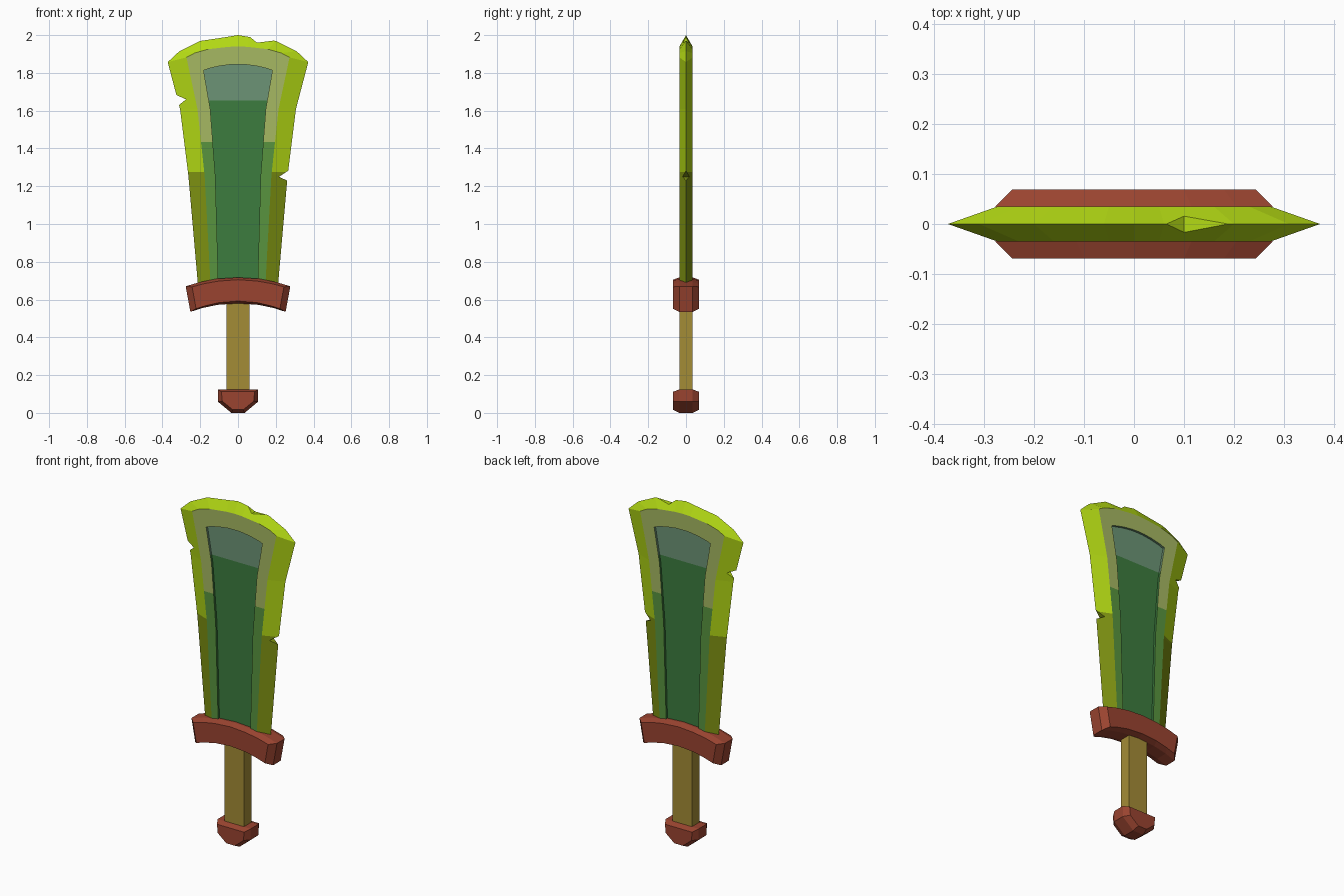
import bpy, bmesh
from mathutils import Vector

if "Cube" in bpy.data.objects:
    bpy.data.objects.remove(bpy.data.objects["Cube"])


def material(name, r, g, b):
    def lin(c):
        c /= 255
        return c / 12.92 if c <= 0.04045 else ((c + 0.055) / 1.055) ** 2.4
    m = bpy.data.materials.new(name)
    m.diffuse_color = (lin(r), lin(g), lin(b), 1)
    m.use_nodes = True
    m.node_tree.nodes["Principled BSDF"].inputs["Base Color"].default_value = m.diffuse_color
    return m


# lower then upper colour for edge, band and panel
blade_mats = [material("olive edge", 128, 148, 18), material("green band", 88, 148, 62),
              material("deep green panel", 60, 124, 62), material("lime edge", 178, 216, 20),
              material("pale band", 166, 184, 98), material("grey green panel", 108, 148, 118)]
red_brown = material("red brown", 154, 68, 48)
tan = material("tan grip", 164, 140, 54)


def mirror(half):
    """Right-hand points, bottom to top, closed with their mirror image."""
    return half + [(-x, z) for x, z in reversed(half) if x > 0]


def loft(rings):
    """Join equally long xz outlines placed at given y values, capped at both ends."""
    bm = bmesh.new()
    loops = [[bm.verts.new((x, y, z)) for x, z in pts] for y, pts in rings]
    layers = []
    for a, b in zip(loops, loops[1:]):
        n = len(a)
        layers.append([bm.faces.new((a[i], a[(i + 1) % n], b[(i + 1) % n], b[i]))
                       for i in range(n)])
    caps = [bm.faces.new(loops[0]), bm.faces.new(loops[-1])]
    bmesh.ops.recalc_face_normals(bm, faces=bm.faces[:])
    return bm, layers, caps


def make_object(name, bm, mats):
    mesh = bpy.data.meshes.new(name)
    bm.to_mesh(mesh)
    bm.free()
    for m in mats:
        mesh.materials.append(m)
    ob = bpy.data.objects.new(name, mesh)
    bpy.context.collection.objects.link(ob)
    return ob


# Blade: sharp outline, flat ridge and recessed centre panel
edge = mirror([(.207, .62), (.263, 1.26), (.307, 1.61), (.372, 1.857), (.31, 1.915),
               (.2, 1.969), (.06, 1.99), (0, 2)])
ridge = mirror([(.143, .64), (.177, 1.26), (.215, 1.61), (.273, 1.882), (.23, 1.905),
                (.16, 1.925), (.05, 1.938), (0, 1.94)])
panel = mirror([(.103, .66), (.12, 1.26), (.147, 1.61), (.182, 1.813), (.155, 1.823),
                (.1, 1.836), (.04, 1.844), (0, 1.845)])
T, FLOOR = .035, .022
bm, layers, caps = loft([(-FLOOR, panel), (-T, panel), (-T, ridge), (0, edge),
                         (T, ridge), (T, panel), (FLOOR, panel)])
for layer, kind in zip(layers, (2, 1, 0, 0, 1, 2)):
    for f in layer:
        f.material_index = kind
for f in caps:
    f.material_index = 2

# Upper part of each zone takes the lighter colour
for kind, cut in enumerate((1.275, 1.435, 1.655)):
    faces = [f for f in bm.faces if f.material_index == kind]
    edges = list({e for f in faces for e in f.edges})
    verts = list({v for f in faces for v in f.verts})
    bmesh.ops.bisect_plane(bm, geom=verts + edges + faces, dist=1e-5,
                           plane_co=(0, 0, cut), plane_no=(0, 0, 1))
for f in bm.faces:
    if f.calc_center_median().z > (1.275, 1.435, 1.655)[f.material_index]:
        f.material_index += 3
blade = make_object("blade", bm, blade_mats)

# Battle nicks cut out of the sharp edge: tip, two mouth points, colour
nicks = [((-.275, 1.66), (-.325, 1.682), (-.312, 1.63), 3),
         ((.217, 1.25), (.266, 1.282), (.26, 1.23), 0),
         ((.10, 1.96), (.064, 1.99), (.19, 1.971), 3)]
for tip, a, b, colour in nicks:
    tri = [Vector(tip)] + [Vector(tip).lerp(Vector(p), 1.5) for p in (a, b)]
    bm, _, _ = loft([(-.1, tri), (.1, tri)])
    for f in bm.faces:
        f.material_index = colour
    cutter = make_object("nick_cutter", bm, blade_mats)
    cutter.hide_render = True
    mod = blade.modifiers.new("nick", 'BOOLEAN')
    mod.operation = 'DIFFERENCE'
    mod.solver = 'EXACT'
    mod.object = cutter
    bpy.context.view_layer.objects.active = blade
    bpy.ops.object.modifier_apply(modifier=mod.name)
    bpy.data.objects.remove(cutter)


def chamfered_plate(name, outer, inner):
    bm, _, _ = loft([(-.069, inner), (-.035, outer), (.035, outer), (.069, inner)])
    return make_object(name, bm, [red_brown])


# Guard: curved bar with chamfered front and back
guard_out = mirror([(0, .58), (.11, .572), (.19, .555), (.252, .535),
                    (.277, .67), (.205, .692), (.115, .71), (0, .717)])
guard_in = mirror([(0, .592), (.1, .584), (.17, .568), (.222, .552),
                   (.243, .667), (.18, .684), (.1, .698), (0, .705)])
chamfered_plate("guard", guard_out, guard_in)

# Pommel
chamfered_plate("pommel",
                mirror([(.035, 0), (.107, .06), (.107, .124)]),
                mirror([(.028, .017), (.083, .062), (.088, .112)]))

# Grip
rect = mirror([(.062, .1), (.062, .62)])
bm, _, _ = loft([(-.034, rect), (.034, rect)])
make_object("grip", bm, [tan])
